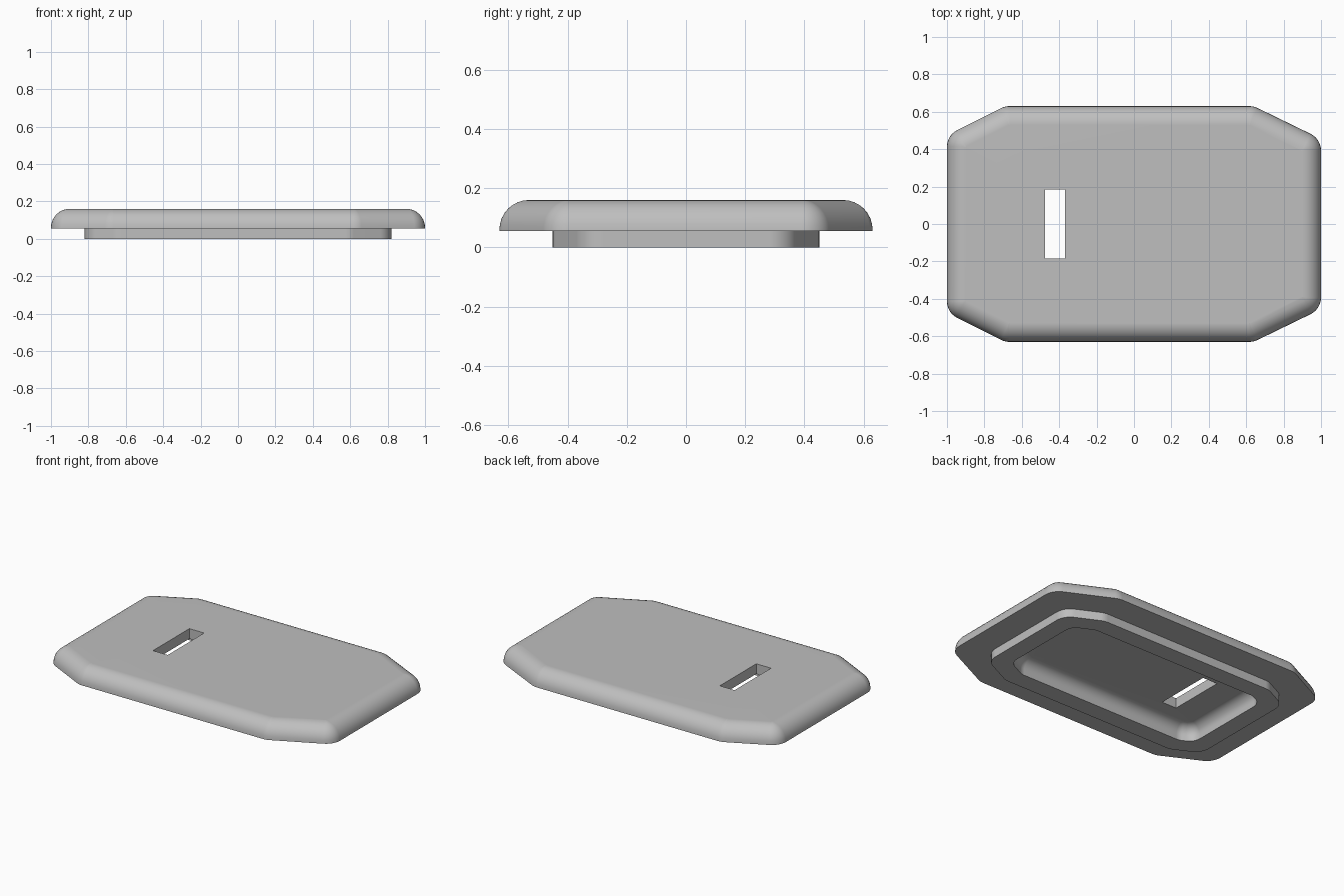
import bpy, bmesh, math
from mathutils import Vector

if "Cube" in bpy.data.objects:
    bpy.data.objects.remove(bpy.data.objects["Cube"], do_unlink=True)

grey = bpy.data.materials.new("plain_grey")
grey.use_nodes = True
grey.diffuse_color = (0.52, 0.52, 0.52, 1)
grey.node_tree.nodes["Principled BSDF"].inputs["Base Color"].default_value = (0.52, 0.52, 0.52, 1)

# Eight-sided plan, counter-clockwise, before its corners are rounded
UPPER = [(1, 0.455), (0.64, 0.63), (-0.69, 0.63), (-1, 0.475)]
PLAN = [Vector(p) for p in UPPER + [(x, -y) for x, y in reversed(UPPER)]]
STEPS = 6


def edge_normal(a, b):
    d = (b - a).normalized()
    return Vector((d.y, -d.x))


def ring(bm, inset, radius, z):
    """Plan outline moved inwards, with rounded corners."""
    verts = []
    for i, p in enumerate(PLAN):
        n1 = edge_normal(PLAN[i - 1], p)
        n2 = edge_normal(p, PLAN[(i + 1) % len(PLAN)])
        centre = p - (inset + radius) * (n1 + n2) / (1 + n1.dot(n2))
        start = math.atan2(n1.y, n1.x)
        turn = math.acos(n1.dot(n2))
        for k in range(STEPS + 1):
            a = start + turn * k / STEPS
            verts.append(bm.verts.new((centre.x + radius * math.cos(a),
                                       centre.y + radius * math.sin(a), z)))
    return verts


def skin(bm, a, b):
    n = len(a)
    for i in range(n):
        j = (i + 1) % n
        bm.faces.new((a[i], a[j], b[j], b[i]))


def loop_edges(bm, loop):
    return [bm.edges.get((v, loop[i - 1])) or bm.edges.new((v, loop[i - 1]))
            for i, v in enumerate(loop)]


def finish(bm, name):
    bmesh.ops.recalc_face_normals(bm, faces=bm.faces)
    mesh = bpy.data.meshes.new(name)
    bm.to_mesh(mesh)
    bm.free()
    mesh.materials.append(grey)
    obj = bpy.data.objects.new(name, mesh)
    bpy.context.collection.objects.link(obj)
    bpy.ops.object.select_all(action='DESELECT')
    obj.select_set(True)
    bpy.context.view_layer.objects.active = obj
    bpy.ops.object.shade_smooth_by_angle(angle=math.radians(35))
    mod = obj.modifiers.new("flat_face_normals", 'WEIGHTED_NORMAL')
    mod.keep_sharp = True
    return obj


# Lid plate: section runs from the hollow's ceiling, round the lip, to the top
ARC = 8
FLOOR, TOP, UNDER = 0.095, 0.16, 0.055
section = []
for k in range(ARC + 1):                      # filleted hollow
    a = math.pi / 2 * (1 - k / ARC)
    section.append((0.36 - 0.065 * math.cos(a), 0.03 + 0.065 * math.sin(a),
                    0.02 + 0.06 * math.cos(a)))
section += [(0.295, 0, 0.08), (0.24, 0, 0.09), (0.24, UNDER, 0.09), (0, UNDER, 0.1)]
for k in range(ARC + 1):                      # rounded outer edge
    a = math.pi / 2 * k / ARC
    inset = 0.1 * (1 - math.cos(a))
    section.append((inset, 0.06 + 0.1 * math.sin(a), max(0.1 - inset, 0.006)))

bm = bmesh.new()
rings = [ring(bm, inset, radius, z) for inset, z, radius in section]
for lower, upper in zip(rings, rings[1:]):
    skin(bm, lower, upper)

# Slot through the plate
slot = []
for z, edge in ((FLOOR, rings[0]), (TOP, rings[-1])):
    hole = [bm.verts.new((x, y, z)) for x, y in
            ((-0.475, -0.185), (-0.37, -0.185), (-0.37, 0.185), (-0.475, 0.185))]
    bmesh.ops.triangle_fill(bm, use_beauty=True, normal=(0, 0, 1),
                            edges=loop_edges(bm, edge) + loop_edges(bm, hole))
    slot.append(hole)
skin(bm, slot[0], slot[1])
finish(bm, "lid_plate")

# Rim band that wraps the lip below the plate
bm = bmesh.new()
band = [ring(bm, inset, 0.1, z) for inset, z in
        ((0.18, UNDER), (0.18, 0), (0.24, 0), (0.24, UNDER))]
for i, loop in enumerate(band):
    skin(bm, band[i - 1], loop)
finish(bm, "rim_band")
